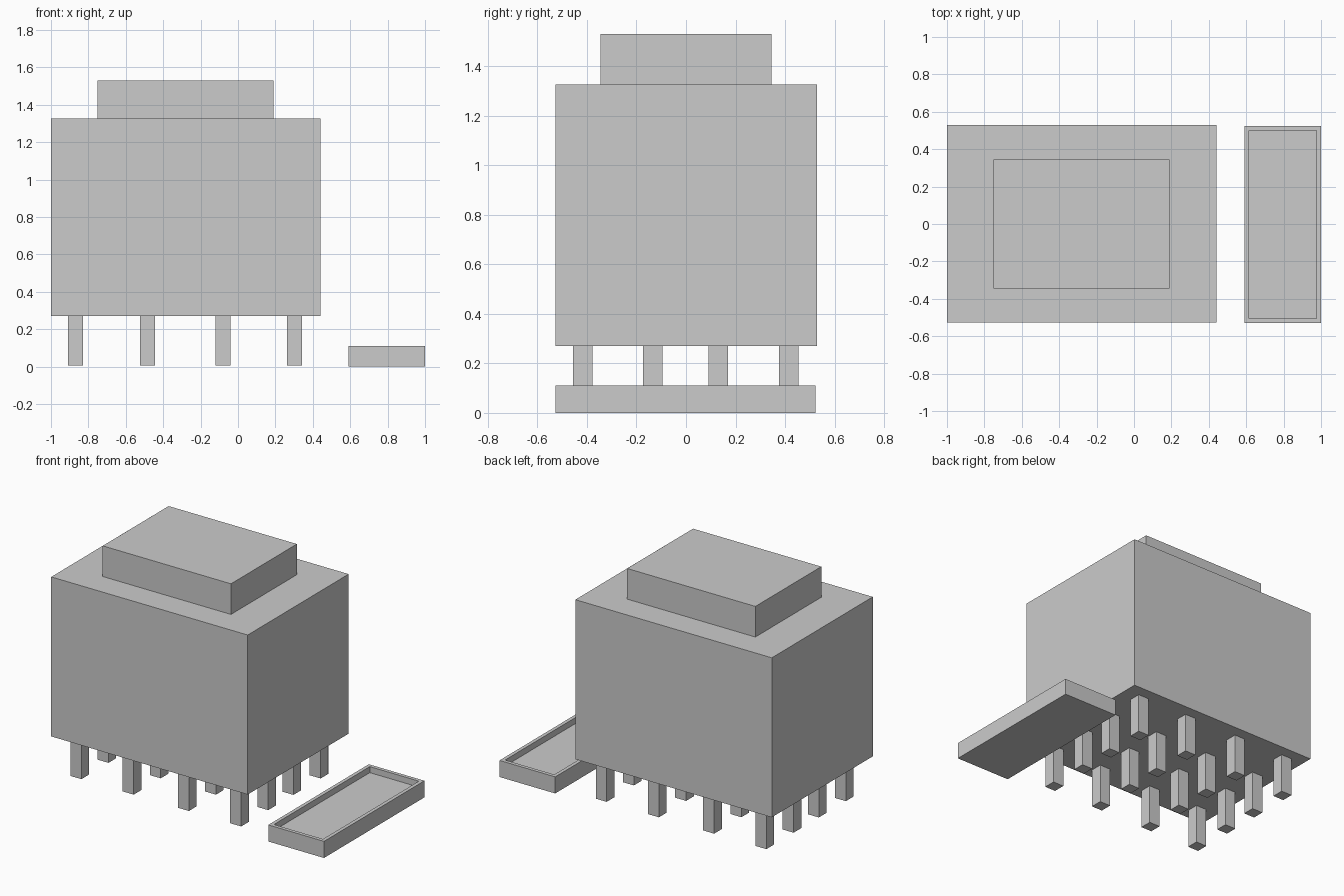
import bpy, bmesh
from mathutils import Vector

if "Cube" in bpy.data.objects:
    bpy.data.objects.remove(bpy.data.objects["Cube"])


def box(name, lo, hi):
    """Axis-aligned box between two corners; returns the object."""
    lo, hi = Vector(lo), Vector(hi)
    bm = bmesh.new()
    bmesh.ops.create_cube(bm, size=1)
    for v in bm.verts:
        v.co = Vector([(a + b) / 2 + c * (b - a) for a, b, c in zip(lo, hi, v.co)])
    mesh = bpy.data.meshes.new(name)
    bm.to_mesh(mesh)
    bm.free()
    obj = bpy.data.objects.new(name, mesh)
    bpy.context.collection.objects.link(obj)
    return obj


# Main body and raised top block
box("body", (-1.0, -0.527, 0.27), (0.44, 0.53, 1.327))
box("top_block", (-0.75, -0.345, 1.327), (0.19, 0.345, 1.53))

# Grid of sixteen square legs
for i, x in enumerate((-0.868, -0.485, -0.08, 0.303)):
    for j, y in enumerate((-0.417, -0.134, 0.13, 0.415)):
        box(f"leg_{i}_{j}", (x - 0.04, y - 0.04, 0.006), (x + 0.04, y + 0.04, 0.27))

# Shallow tray: inset the top face of a slab and sink it
tray = box("tray", (0.592, -0.528, 0.0), (1.0, 0.524, 0.11))
bm = bmesh.new()
bm.from_mesh(tray.data)
top = max(bm.faces, key=lambda f: f.calc_center_median().z)
bmesh.ops.inset_region(bm, faces=[top], thickness=0.034)
rim = bmesh.ops.extrude_discrete_faces(bm, faces=[top])["faces"]
bmesh.ops.translate(bm, verts=list(rim[0].verts), vec=(0, 0, -0.04))
bm.to_mesh(tray.data)
bm.free()
